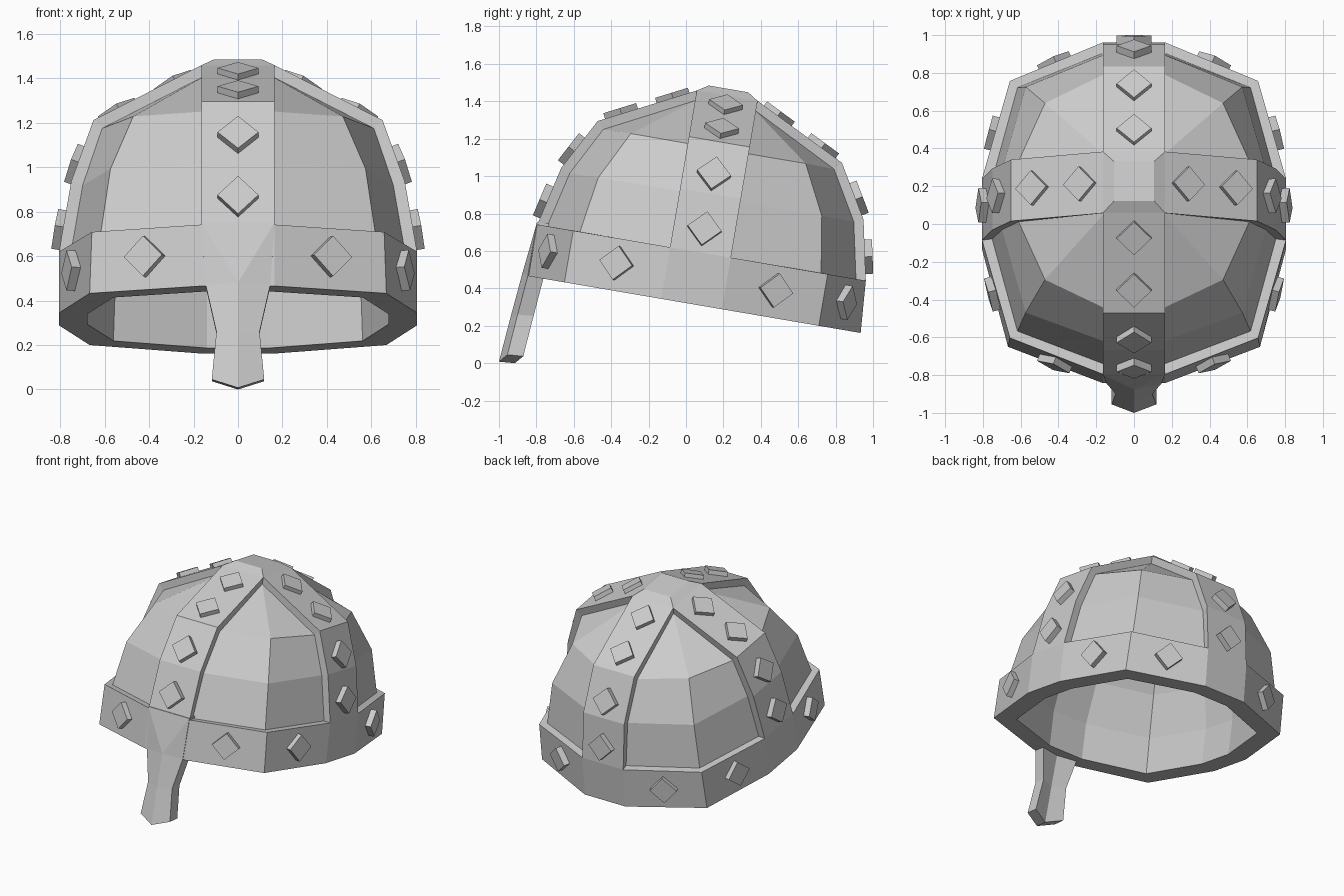
import bpy, bmesh, math
from mathutils import Matrix, Vector

if "Cube" in bpy.data.objects:
    bpy.data.objects.remove(bpy.data.objects["Cube"])

# The helmet tilts back: local frame has its rim at height 0
TILT = Matrix.Translation((0, 0.03, 0.316)) @ Matrix.Rotation(math.radians(-9.7), 4, 'X')
W = 0.165  # half width of the crossing bands


def finish(bm, name, matrix=None):
    bmesh.ops.recalc_face_normals(bm, faces=bm.faces)
    me = bpy.data.meshes.new(name)
    bm.to_mesh(me)
    bm.free()
    if matrix:
        me.transform(matrix)
    ob = bpy.data.objects.new(name, me)
    bpy.context.collection.objects.link(ob)
    return ob


def ring(side, front, back, cx, cy, w, u, s=1.0, us=1.0):
    """Twelve-sided plan: band edges plus one corner point per quadrant."""
    def half(l, sy):
        q = [(side, w), (cx, cy), (w, l)]
        return [(x * sy, y * sy) for x, y in q + [(-x, y) for x, y in q[::-1]]]
    return [Vector((x * s, y * s, u * us)) for x, y in half(back, 1) + half(front, -1)]


# side, front and back reach, corner x, corner y, band half width, height
RINGS = [(0.805, 0.885, 0.917, 0.667, 0.69, W, 0.0),
         (0.805, 0.885, 0.897, 0.657, 0.69, W, 0.28),
         (0.75, 0.81, 0.83, 0.61, 0.64, W, 0.60),
         (0.65, 0.66, 0.665, 0.50, 0.50, W, 0.88),
         (W, W, W, W, W, W, 1.13),
         (0.107,) * 6 + (1.167,)]

# Shell: outer dome, flat rim and inner dome, with four sunken panels
bm = bmesh.new()
cache = {}


def vert(p):
    k = tuple(round(c, 4) for c in p)
    if k not in cache:
        cache[k] = bm.verts.new(p)
    return cache[k]


def face(pts):
    vs = list(dict.fromkeys(vert(p) for p in pts))
    return bm.faces.new(vs) if len(vs) > 2 else None


outer = [ring(*r) for r in RINGS]
inner = [ring(*r, s=0.84, us=0.9) for r in RINGS[:5]]
loops = inner[::-1] + outer
n_in = len(inner)
panels = []
for i in range(len(loops) - 1):
    for j in range(12):
        k = (j + 1) % 12
        f = face([loops[i][j], loops[i][k], loops[i + 1][k], loops[i + 1][j]])
        if f and n_in + 1 <= i <= n_in + 3 and j % 3 != 2:
            panels.append(f)
face(outer[-1])
face(inner[-1])
bmesh.ops.recalc_face_normals(bm, faces=bm.faces)
bmesh.ops.inset_region(bm, faces=panels, thickness=0.012, depth=-0.053)
finish(bm, "helmet_shell", TILT)

# Nose guard: keeled plate, each row is half width, side y, side z, ridge y, ridge z
bm = bmesh.new()
rows = [(0.165, -0.797, 0.752, -0.797, 0.752),
        (0.145, -0.845, 0.47, -0.875, 0.48),
        (0.097, -0.90, 0.26, -0.937, 0.25),
        (0.118, -0.955, 0.045, -1.0, 0.008)]
grids = []
for dy, dz in ((0, 0), (0.085, -0.008)):
    grids.append([[bm.verts.new((x, y + dy, z + dz)) for x, y, z in
                   ((-w, ys, zs), (0, yr, zr), (w, ys, zs))] for w, ys, zs, yr, zr in rows])
F, B = grids
for g in grids:
    bm.faces.new((g[0][0], g[0][1], g[1][1]))
    bm.faces.new((g[0][1], g[0][2], g[1][1]))
    bm.faces.new((g[0][0], g[1][1], g[1][0]))
    bm.faces.new((g[0][2], g[1][2], g[1][1]))
    for i in (1, 2):
        for j in (0, 1):
            bm.faces.new((g[i][j], g[i][j + 1], g[i + 1][j + 1], g[i + 1][j]))
for i in range(3):
    for j in (0, 2):
        bm.faces.new((F[i][j], F[i + 1][j], B[i + 1][j], B[i][j]))
for i in (0, 3):
    for j in (0, 1):
        bm.faces.new((F[i][j], F[i][j + 1], B[i][j + 1], B[i][j]))
finish(bm, "nose_guard")

# Studs: square blocks standing on a corner, laid on the surface
bm = bmesh.new()


def stud(pos, normal, lift=0.008):
    n = normal.normalized()
    side = Vector((0, 0, 1)).cross(n).normalized()
    rot = Matrix((side, n.cross(side), n)).transposed().to_4x4()
    m = (Matrix.Translation(pos + n * lift) @ rot @ Matrix.Rotation(math.pi / 4, 4, 'Z')
         @ Matrix.Diagonal((0.13, 0.13, 0.062, 1)))
    bmesh.ops.create_cube(bm, size=1, matrix=m)


# four studs up each of the four bands
X, Y = Vector((1, 0, 0)), Vector((0, 1, 0))
for axis, reach in ((X, 0), (-X, 0), (-Y, 1), (Y, 2)):
    for seg, u, lift in ((1, 0.405, 0.01), (2, 0.70, 0.008), (3, 0.94, 0), (3, 1.07, -0.003)):
        p0, u0 = RINGS[seg][reach], RINGS[seg][6]
        p1, u1 = RINGS[seg + 1][reach], RINGS[seg + 1][6]
        p = p0 + (p1 - p0) * (u - u0) / (u1 - u0)
        stud(axis * p + Vector((0, 0, u)),
             axis * (u1 - u0) + Vector((0, 0, p0 - p1)), lift)

# two studs under each panel on the rim band
for j in range(12):
    if j % 3 != 2:
        a, b = outer[0][j], outer[0][(j + 1) % 12]
        c, d = outer[1][j], outer[1][(j + 1) % 12]
        stud((a + b + c + d) / 4 + Vector((0, 0, 0.008)), (b - a).cross(c - a))
finish(bm, "studs", TILT)
